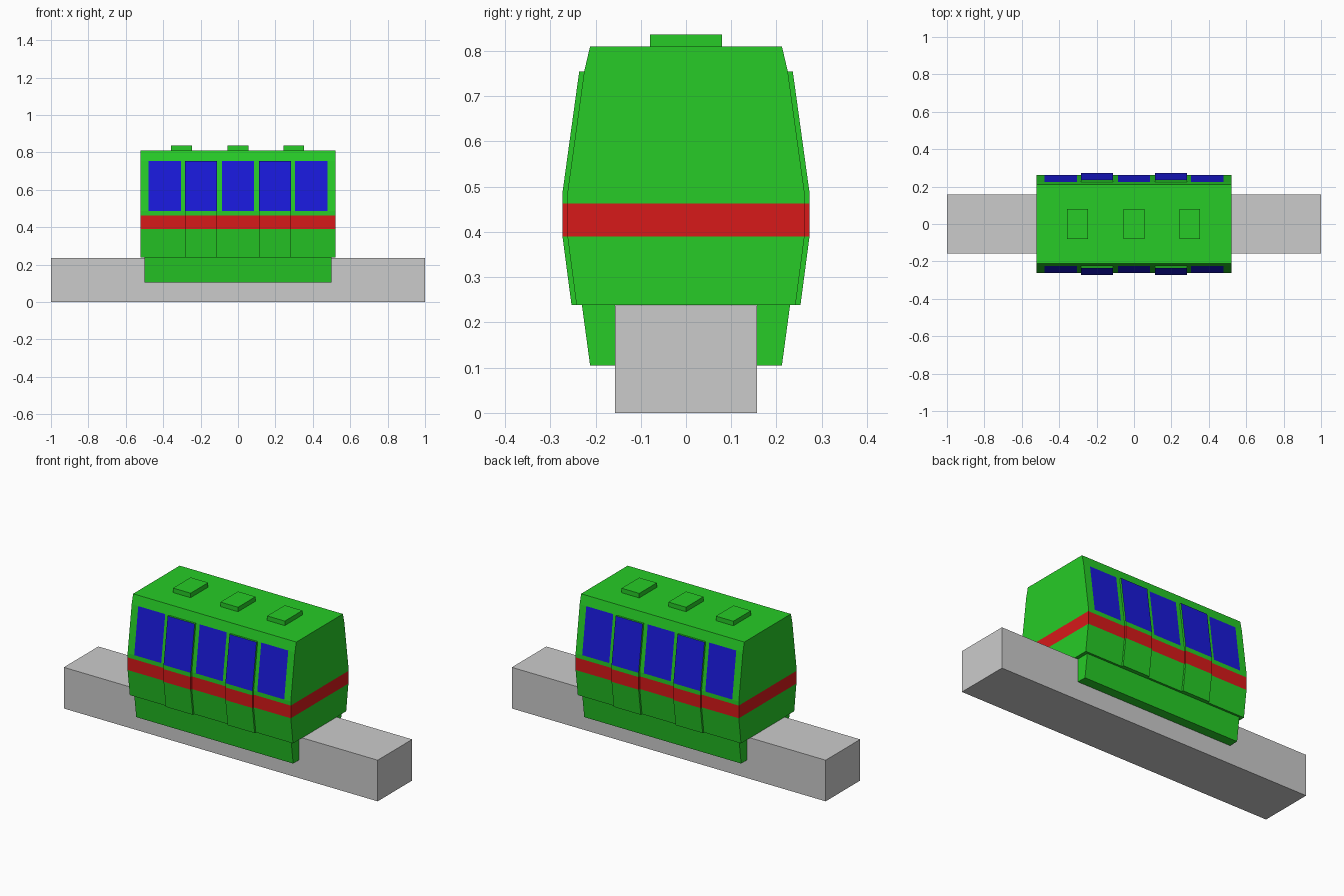
import bpy
import bmesh

if "Cube" in bpy.data.objects:
    bpy.data.objects.remove(bpy.data.objects["Cube"])


def material(name, color):
    m = bpy.data.materials.new(name)
    m.diffuse_color = color
    m.use_nodes = True
    m.node_tree.nodes["Principled BSDF"].inputs["Base Color"].default_value = m.diffuse_color
    return m


GREEN = material("green_paint", (0.02, 0.60, 0.02, 1))
RED = material("red_stripe", (0.68, 0.01, 0.01, 1))
BLUE = material("blue_glass", (0.01, 0.01, 0.70, 1))
MATS = [GREEN, RED, BLUE]

# half profile of the cabin: (half width, height)
PROFILE = [(0.242, 0.238), (0.262, 0.39), (0.262, 0.463),
           (0.262, 0.487), (0.225, 0.755), (0.212, 0.81)]
STRIPE, GLASS = 1, 3


def finish(name, bm, mats=()):
    bmesh.ops.recalc_face_normals(bm, faces=bm.faces)
    me = bpy.data.meshes.new(name)
    bm.to_mesh(me)
    bm.free()
    for m in mats:
        me.materials.append(m)
    ob = bpy.data.objects.new(name, me)
    bpy.context.collection.objects.link(ob)
    return ob


def loft(name, left, right, xs, windows):
    """Closed shell between two (y, z) profile lines, painted by band and bay."""
    bm = bmesh.new()
    n = len(left)
    L = [[bm.verts.new((x, y, z)) for y, z in left] for x in xs]
    R = [[bm.verts.new((x, y, z)) for y, z in right] for x in xs]

    def face(vs, mat=0):
        bm.faces.new(vs).material_index = mat

    for i in range(len(xs) - 1):
        for side, sheet in enumerate((L, R)):
            for k in range(n - 1):
                mat = 1 if k == STRIPE else 2 if k == GLASS and i in windows else 0
                face((sheet[i][k], sheet[i + 1][k], sheet[i + 1][k + 1], sheet[i][k + 1]), mat)
        for k in (0, n - 1):
            face((L[i][k], L[i + 1][k], R[i + 1][k], R[i][k]))
    for i in (0, len(xs) - 1):
        for k in range(n - 1):
            face((L[i][k], R[i][k], R[i][k + 1], L[i][k + 1]), 1 if k == STRIPE else 0)
    return finish(name, bm, MATS)


def box(name, x, y, z, mats=()):
    bm = bmesh.new()
    bmesh.ops.create_cube(bm, size=1)
    for v in bm.verts:
        v.co = (x[v.co.x > 0], y[v.co.y > 0], z[v.co.z > 0])
    return finish(name, bm, mats)


# track beam
box("track_beam", (-1, 1), (-0.157, 0.157), (0, 0.237))

# cabin with flush windows and a red band all round
xs = [-0.52]
for c in (-0.392, -0.197, 0, 0.197, 0.392):
    xs += [c - 0.086, c + 0.086]
xs.append(0.52)
loft("cabin", [(-y, z) for y, z in PROFILE], PROFILE, xs, {1, 3, 5, 7, 9})

# four raised doors, two on each side
for s in (-1, 1):
    inner = [(s * (y - 0.01), z) for y, z in PROFILE[:5]]
    outer = [(s * (y + 0.011), z) for y, z in PROFILE[:5]]
    for c in (-0.197, 0.197):
        loft("door", inner, outer, (c - 0.086, c + 0.086), {0})

# tapered skirts hugging the beam
for s in (-1, 1):
    skirt = box("skirt", (-0.5, 0.5), sorted((s * 0.157, s * 0.23)), (0.105, 0.238), [GREEN])
    for v in skirt.data.vertices:
        if abs(v.co.y) > 0.2 and v.co.z < 0.2:
            v.co.y = s * 0.212

# roof vents
for c in (-0.302, 0, 0.298):
    box("roof_vent", (c - 0.056, c + 0.056), (-0.08, 0.08), (0.805, 0.836), [GREEN])
